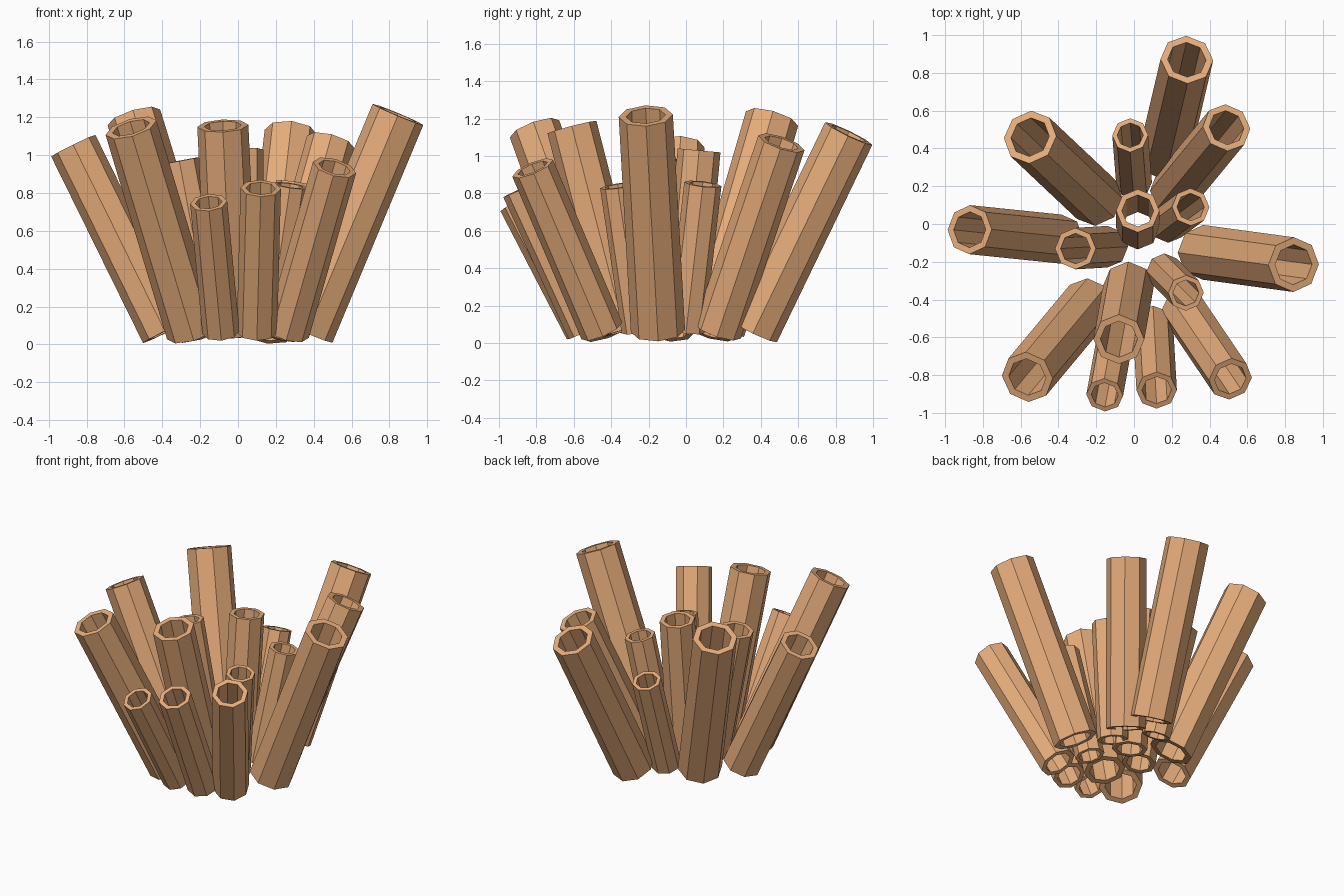
import bpy, bmesh, math
from mathutils import Vector

if "Cube" in bpy.data.objects:
    bpy.data.objects.remove(bpy.data.objects["Cube"])

mat = bpy.data.materials.new("orange_tube")
mat.diffuse_color = (0.8, 0.42, 0.2, 1)
mat.use_nodes = True
mat.node_tree.nodes["Principled BSDF"].inputs["Base Color"].default_value = mat.diffuse_color

SIDES = 8
WALL = 0.73      # inner radius / outer radius
BASE_Z = 0.065   # height of every tube's lower centre

# base x, base y, top x, top y, top z, radius
tubes = [
    (0.16, 0.36, 0.28, 0.87, 1.12, 0.14),
    (0.21, 0.17, 0.49, 0.51, 1.07, 0.13),
    (0.00, 0.22, -0.02, 0.47, 0.76, 0.095),
    (-0.20, 0.13, -0.55, 0.46, 1.20, 0.145),
    (-0.385, -0.08, -0.87, -0.03, 1.05, 0.13),
    (-0.14, -0.12, -0.31, -0.13, 0.97, 0.11),
    (0.02, -0.02, 0.02, 0.07, 1.03, 0.115),
    (0.18, 0.00, 0.30, 0.09, 0.85, 0.10),
    (0.365, -0.15, 0.845, -0.215, 1.215, 0.145),
    (0.16, -0.25, 0.275, -0.365, 0.84, 0.095),
    (-0.03, -0.33, -0.08, -0.61, 1.155, 0.135),
    (-0.24, -0.42, -0.565, -0.81, 1.145, 0.14),
    (-0.09, -0.55, -0.155, -0.905, 0.75, 0.098),
    (0.10, -0.53, 0.12, -0.88, 0.825, 0.107),
    (0.26, -0.45, 0.51, -0.82, 0.935, 0.118),
]


def add_tube(name, base, top, radius):
    """Open eight-sided pipe with thick walls from base to top."""
    axis = top - base
    rot = Vector((0, 0, 1)).rotation_difference(axis)
    bm = bmesh.new()
    rings = []
    # outer bottom, outer top, inner top, inner bottom
    for r, z in ((radius, 0), (radius, axis.length),
                 (radius * WALL, axis.length), (radius * WALL, 0)):
        ring = []
        for i in range(SIDES):
            a = math.tau * i / SIDES
            ring.append(bm.verts.new((r * math.cos(a), r * math.sin(a), z)))
        rings.append(ring)
    for k in range(4):
        lo, hi = rings[k], rings[(k + 1) % 4]
        for i in range(SIDES):
            j = (i + 1) % SIDES
            bm.faces.new((lo[i], lo[j], hi[j], hi[i]))
    bmesh.ops.recalc_face_normals(bm, faces=bm.faces)
    mesh = bpy.data.meshes.new(name)
    bm.to_mesh(mesh)
    bm.free()
    mesh.materials.append(mat)
    obj = bpy.data.objects.new(name, mesh)
    obj.location = base
    obj.rotation_mode = 'QUATERNION'
    obj.rotation_quaternion = rot
    bpy.context.collection.objects.link(obj)


# cluster of tubes fanning outwards
for n, (bx, by, tx, ty, tz, r) in enumerate(tubes, 1):
    add_tube(f"tube_{n:02d}", Vector((bx, by, BASE_Z)), Vector((tx, ty, tz)), r)
